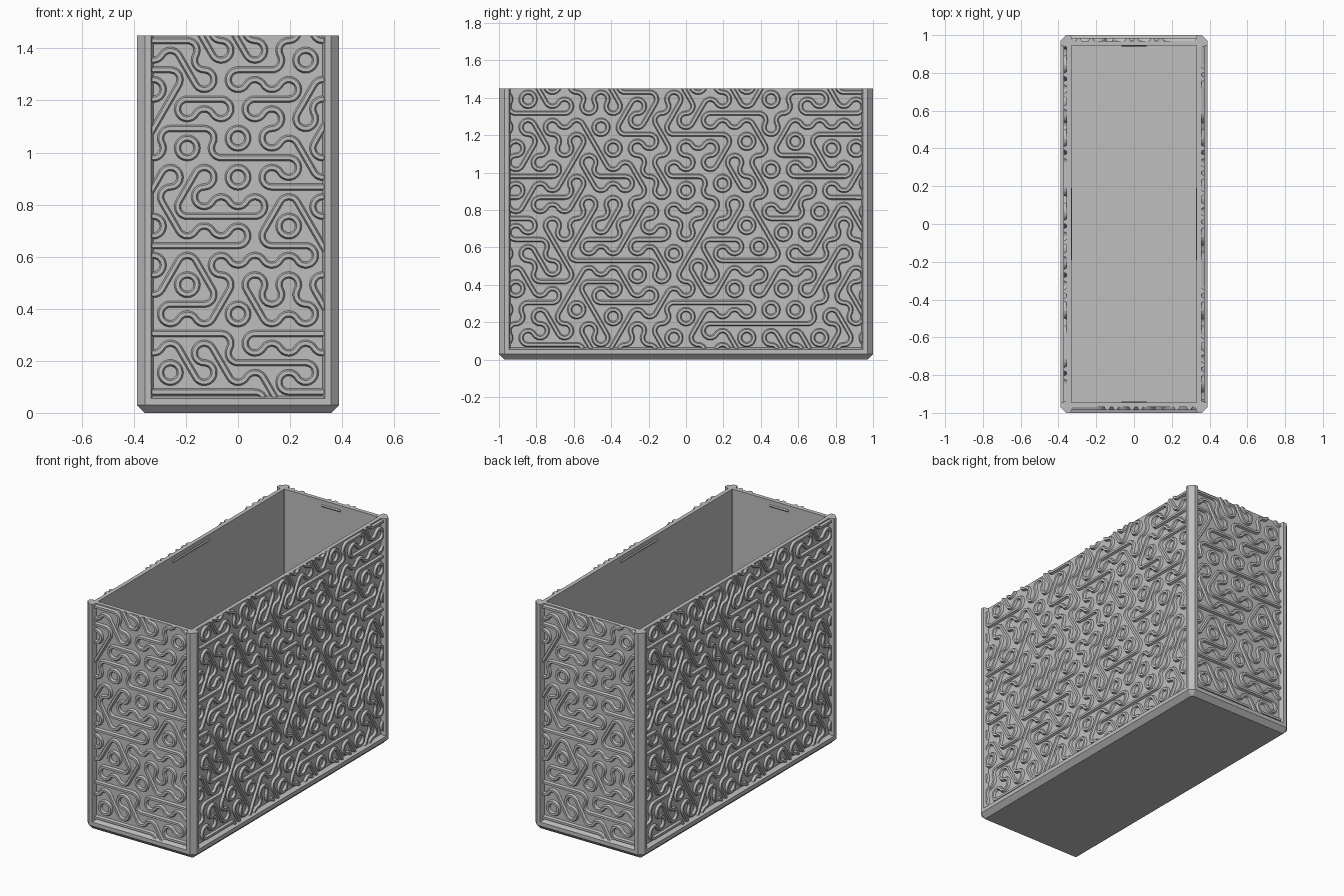
import bpy, bmesh, math, random
from mathutils import Matrix, Vector

if "Cube" in bpy.data.objects:
    bpy.data.objects.remove(bpy.data.objects["Cube"])

HX, HY, TOP = 0.388, 1.0, 1.45      # half width, half depth, height
RECESS, WALL, CH = 0.03, 0.056, 0.03
S = 0.075                           # hexagon tile side
W = S * math.sqrt(3)                # hexagon tile width

grey = bpy.data.materials.new("plain grey")
grey.use_nodes = True
grey.diffuse_color = (0.52, 0.52, 0.52, 1)
grey.node_tree.nodes["Principled BSDF"].inputs["Base Color"].default_value = grey.diffuse_color


def finish(bm, name, smooth=False):
    bmesh.ops.recalc_face_normals(bm, faces=bm.faces)
    mesh = bpy.data.meshes.new(name)
    bm.to_mesh(mesh)
    bm.free()
    mesh.materials.append(grey)
    obj = bpy.data.objects.new(name, mesh)
    bpy.context.collection.objects.link(obj)
    if smooth:
        bpy.ops.object.select_all(action="DESELECT")
        obj.select_set(True)
        bpy.context.view_layer.objects.active = obj
        bpy.ops.object.shade_smooth_by_angle(angle=math.radians(25))
    return obj


def loft(bm, rings, caps=True):
    loops = [[bm.verts.new(p) for p in ring] for ring in rings]
    n = len(loops[0])
    for a, b in zip(loops, loops[1:]):
        for i in range(n):
            j = (i + 1) % n
            bm.faces.new((a[i], a[j], b[j], b[i]))
    if caps:
        bm.faces.new(loops[0])
        bm.faces.new(loops[-1])


def chamfered_rect(z, inset, c):
    x, y = HX - inset, HY - inset
    return [(x, c - y, z), (x, y - c, z), (x - c, y, z), (c - x, y, z),
            (-x, y - c, z), (-x, c - y, z), (c - x, -y, z), (x - c, -y, z)]


# Hollow bin body: chamfered foot, plinth, thin walls, inner floor
bm = bmesh.new()
loft(bm, [chamfered_rect(0, CH, 0.006), chamfered_rect(0.03, 0, CH),
          chamfered_rect(0.055, 0, CH), chamfered_rect(0.065, RECESS, 0.005),
          chamfered_rect(TOP, RECESS, 0.005), chamfered_rect(TOP, WALL, 0.001),
          chamfered_rect(0.05, WALL, 0.001)])
finish(bm, "bin_body")

# Corner posts, proud of the walls with sloped inner edges
profile = [(0, CH), (CH, 0), (0.053, 0), (0.063, RECESS),
           (0.055, 0.055), (RECESS, 0.063), (0, 0.053)]
for sx, xname in ((1, "left"), (-1, "right")):
    for sy, yname in ((-1, "front"), (1, "back")):
        bm = bmesh.new()
        loft(bm, [[(sx * (HX - a), sy * (HY - b), z) for a, b in profile]
                  for z in (0.03, TOP)])
        finish(bm, f"{yname}_{xname}_post")

# Five ways to join the six edges of a tile: (corner arcs, straight bar or None)
TILES = [((0, 2, 4), None), ((1, 3, 5), None)]
TILES += [((k + 1, (k + 4) % 6), k) for k in range(3)]


def polar(angle, r):
    return Vector((math.cos(angle), math.sin(angle))) * r


def strand(bm, path, dist):
    # raised trapezoid ridge along (point, sideways direction) pairs
    section = [(-0.0145, -0.004), (-0.007, 0.014), (0.007, 0.014), (0.0145, -0.004)]
    rings = []
    for p, side in path:
        ring = []
        for off, h in section:
            q = p + side * off
            ring.append((q.x, -(dist + h), q.y))
        rings.append(ring)
    loft(bm, rings, caps=False)


def maze_panel(half, dist, rings, bars, seed):
    rng = random.Random(seed)
    bm = bmesh.new()
    cols = int(half / W) + 2
    for row in range(-1, 14):
        for col in range(-cols, cols + 1):
            c = Vector(((col + 0.5 * (row % 2)) * W, 0.98 + 1.5 * S * (row - 8)))
            if abs(c.x) > half + W / 2:
                continue
            # tiles must complete the chosen rings and long level bars
            options = TILES
            for r in rings:
                for k in range(6):
                    if (c + polar(math.radians(60 * k + 30), S) - Vector(r)).length < 0.02:
                        options = [t for t in options if k in t[0]] or options
            if any(abs(c.y - z) < 0.02 and a < c.x < b for a, b, z in bars):
                options = [t for t in options if t[1] == 0] or options
            arcs, bar = rng.choice(options)
            for k in arcs:
                a = math.radians(60 * k + 30)
                v = c + polar(a, S)
                dirs = [polar(a + math.pi + math.radians(15 * i - 60), 1) for i in range(9)]
                strand(bm, [(v + d * S / 2, d) for d in dirs], dist)
            if bar is not None:
                d = polar(math.radians(60 * bar), 1)
                side = Vector((-d.y, d.x))
                strand(bm, [(c - d * W / 2, side), (c + d * W / 2, side)], dist)
    # trim to the frame opening and close the cut ends
    for co, no in (((half, 0, 0), (1, 0, 0)), ((-half, 0, 0), (-1, 0, 0)),
                   ((0, 0, TOP), (0, 0, 1)), ((0, 0, 0.055), (0, 0, -1))):
        cut = bmesh.ops.bisect_plane(bm, geom=bm.verts[:] + bm.edges[:] + bm.faces[:],
                                     plane_co=co, plane_no=no, clear_outer=True)
        edges = [e for e in cut["geom_cut"] if isinstance(e, bmesh.types.BMEdge)]
        bmesh.ops.holes_fill(bm, edges=edges, sides=8)
    return bm


end_rings = [(0, 0.905), (0, 0.38)]
end_bars = [(-0.25, 0, 0.643), (-0.2, 0, 0.305), (0.05, 0.2, 1.205),
            (-0.3, 0.05, 0.08), (-0.2, 0.05, 0.755), (0, 0.15, 0.98)]
side_rings = [(0, 0.905), (0, 0.23), (-0.39, 1.13), (0.585, 1.17), (0.455, 1.393),
              (0.715, 0.793), (0.52, 0.38), (-0.39, 0.23), (-0.91, 0.38)]
side_bars = [(0.1, 0.5, 0.193), (-0.95, -0.7, 0.98), (-0.9, -0.7, 1.318),
             (-0.9, -0.6, 0.08), (-0.9, -0.65, 0.305), (0.55, 0.85, 0.98),
             (0.1, 0.35, 1.318), (-0.1, 0.15, 1.205), (0.15, 0.4, 0.53)]

# Relief panels and inner snap ridges on the four walls
for name, turn, half, dist, rings, bars, seed, ridge in (
        ("front", 0, HX, HY, end_rings, end_bars, 4, 0.065),
        ("left", 90, HY, HX, side_rings, side_bars, 7, 0.19),
        ("back", 180, HX, HY, end_rings, end_bars, 4, 0.065),
        ("right", 270, HY, HX, side_rings, side_bars, 7, 0.19)):
    spin = Matrix.Rotation(math.radians(turn), 4, "Z")
    bm = maze_panel(half - 0.058, dist - RECESS, rings, bars, seed)
    bm.transform(spin)
    finish(bm, f"{name}_relief", smooth=True)

    bm = bmesh.new()
    d = dist - WALL
    loft(bm, [[(u, -d - 0.002, 1.405), (u, -d + 0.005, 1.415), (u, -d - 0.002, 1.425)]
              for u in (-ridge, ridge)])
    bm.transform(spin)
    finish(bm, f"{name}_snap_ridge")
